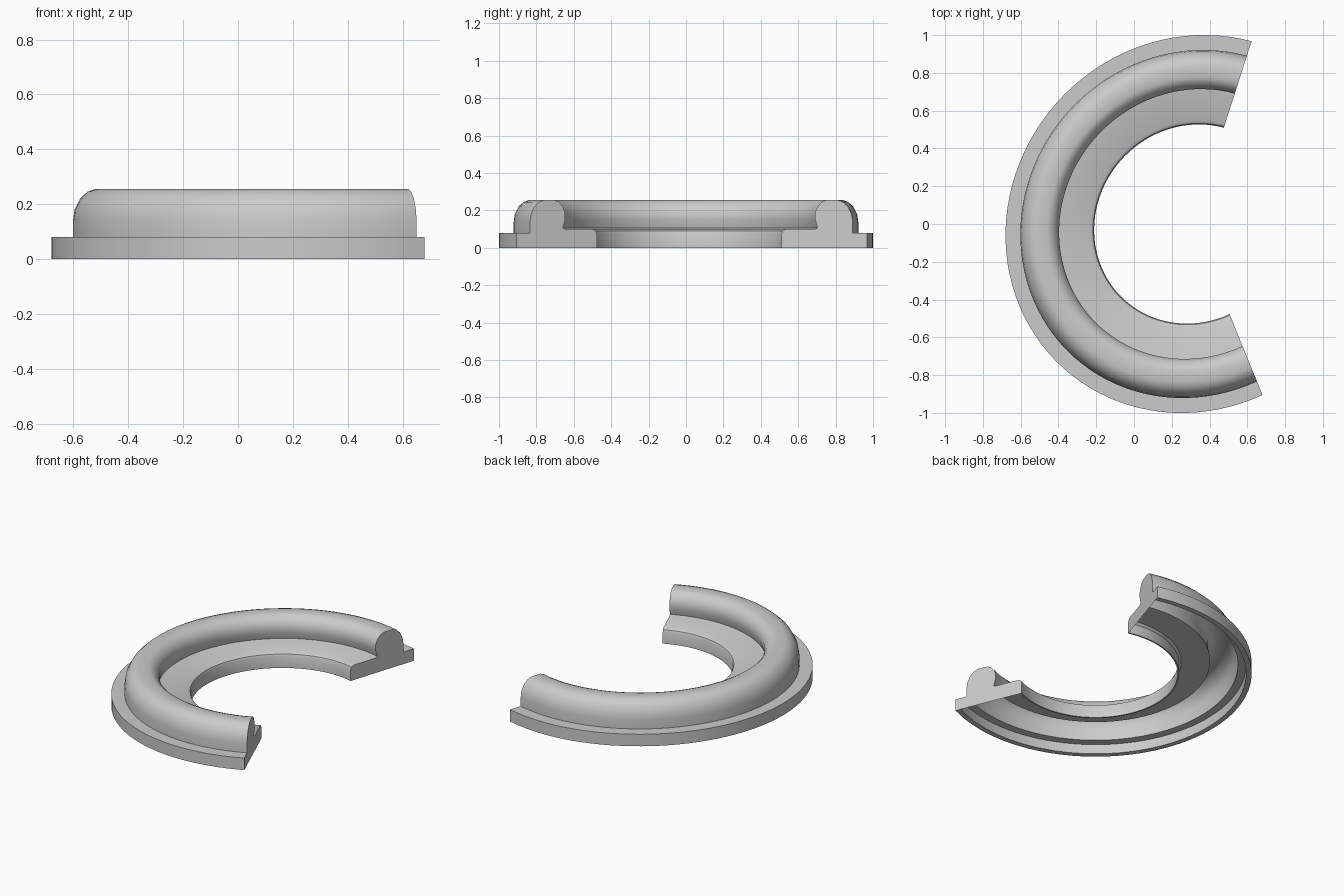
import bpy, bmesh, math

if "Cube" in bpy.data.objects:
    bpy.data.objects.remove(bpy.data.objects["Cube"])

CX = 0.312                     # centre of the ring in x
T0, T1, STEPS = 73.5, 293.5, 64  # sweep of the C, in degrees

# outer skin of the cross-section (radius, height), inner edge to outer edge
skin = [(.527, 0), (.527, .075), (.533, .09), (.55, .1), (.71, .1), (.728, .106),
        (.714, .15), (.714, .19), (.727, .22), (.75, .245), (.775, .255), (.84, .255),
        (.868, .245), (.895, .22), (.915, .18), (.921, .14), (.921, .08), (1, .08), (1, 0)]
# hollow underside, outer edge back to inner edge
under = [(.965, 0), (.965, .065), (.912, .065), (.912, .14), (.905, .18), (.885, .213),
         (.86, .235), (.835, .245), (.78, .245), (.757, .235), (.736, .215), (.724, .19),
         (.724, .15), (.735, .09), (.55, .085), (.537, .07), (.537, 0)]
profile = skin + under


def place(r, z, deg):
    """Point on the slightly skewed ring."""
    c, s = math.cos(math.radians(deg)), math.sin(math.radians(deg))
    return (CX + r * (.992 * c + .03 * s), r * (.03 * c + s), z)


# sweep the section around the C
bm = bmesh.new()
rings = [[bm.verts.new(place(r, z, T0 + (T1 - T0) * i / STEPS)) for r, z in profile]
         for i in range(STEPS + 1)]
n = len(profile)
for a, b in zip(rings, rings[1:]):
    for j in range(n):
        k = (j + 1) % n
        bm.faces.new((a[j], b[j], b[k], a[k]))

# closed end walls
for ring, flip in ((rings[0], False), (rings[-1], True)):
    pts = ring[:len(skin)]
    bm.faces.new(pts[::-1] if flip else pts)
bmesh.ops.recalc_face_normals(bm, faces=bm.faces)

mesh = bpy.data.meshes.new("curved_channel_ring")
bm.to_mesh(mesh)
bm.free()
ring_obj = bpy.data.objects.new("curved_channel_ring", mesh)
bpy.context.collection.objects.link(ring_obj)
bpy.context.view_layer.objects.active = ring_obj
ring_obj.select_set(True)
bpy.ops.object.shade_smooth_by_angle(angle=math.radians(35))
